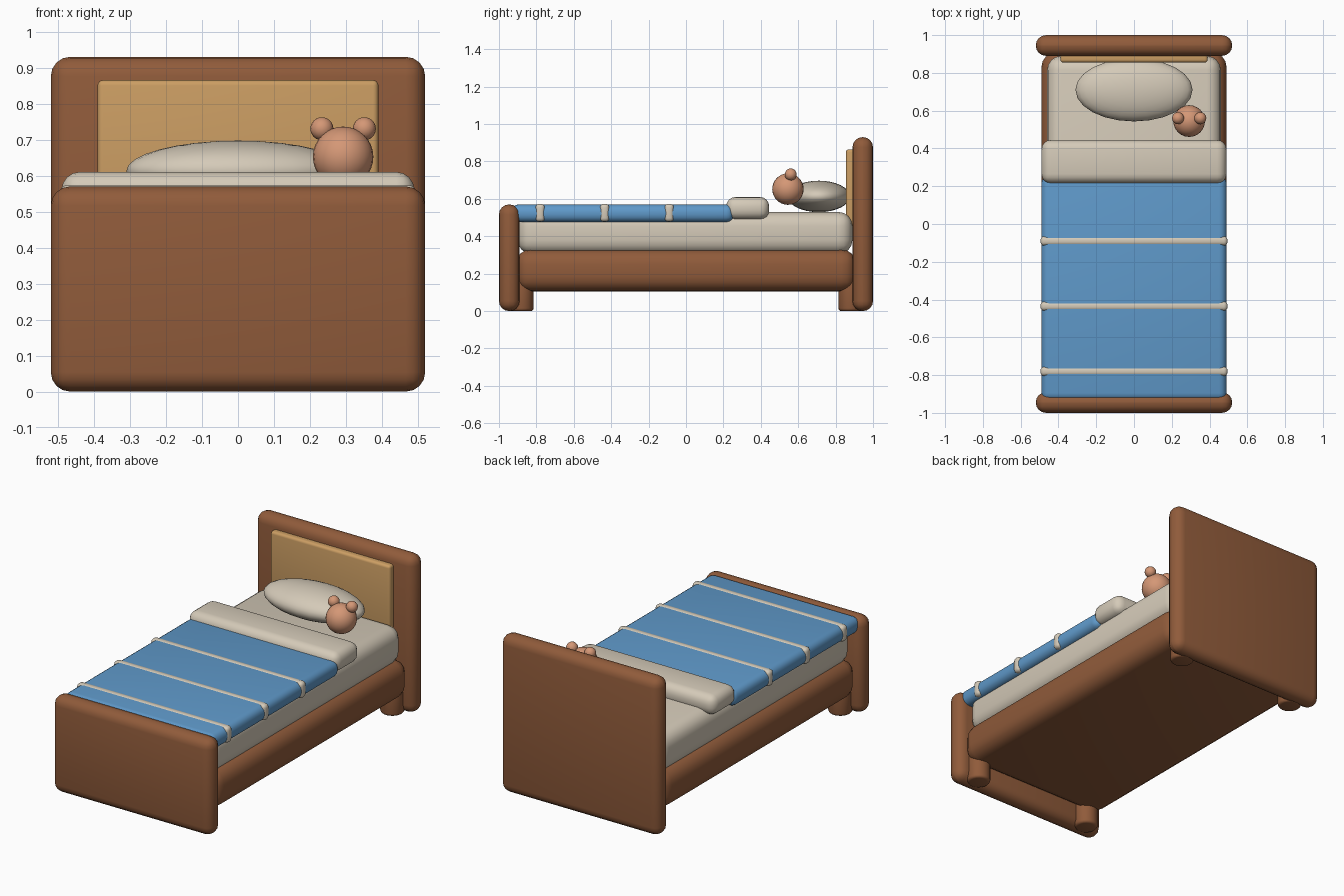
import bpy
import math

default_cube = bpy.data.objects.get("Cube")
if default_cube:
    bpy.data.objects.remove(default_cube, do_unlink=True)


def material(name, rgb):
    mat = bpy.data.materials.new(name)
    mat.use_nodes = True
    color = (*rgb, 1)
    mat.diffuse_color = color
    bsdf = mat.node_tree.nodes["Principled BSDF"]
    bsdf.inputs["Base Color"].default_value = color
    bsdf.inputs["Roughness"].default_value = 0.8
    return mat


wood = material("brown wood", (0.28, 0.105, 0.043))
light_wood = material("light wood", (0.60, 0.34, 0.125))
linen = material("cream linen", (0.66, 0.59, 0.48))
blue = material("blue blanket", (0.115, 0.32, 0.59))
plush = material("plush fur", (0.66, 0.31, 0.18))


def finish(obj, name, mat, angle=50):
    obj.name = obj.data.name = name
    obj.data.materials.append(mat)
    bpy.ops.object.shade_smooth_by_angle(angle=math.radians(angle))
    return obj


def add_bevel(obj, radius, segments=4):
    mod = obj.modifiers.new("rounded edges", "BEVEL")
    mod.width = radius
    mod.segments = segments
    mod.limit_method = "ANGLE"
    bpy.ops.object.modifier_apply(modifier=mod.name)


def rounded_box(name, mat, half_x, y, z, radius):
    """Box centred on x, spanning the given y and z ranges."""
    bpy.ops.mesh.primitive_cube_add(size=1, location=(0, sum(y) / 2, sum(z) / 2))
    obj = bpy.context.object
    obj.scale = (half_x * 2, y[1] - y[0], z[1] - z[0])
    bpy.ops.object.transform_apply(location=False, rotation=False, scale=True)
    add_bevel(obj, radius)
    return finish(obj, name, mat)


def ball(name, mat, location, radii, segments=24, rings=16):
    bpy.ops.mesh.primitive_uv_sphere_add(segments=segments, ring_count=rings, radius=1, location=location)
    obj = bpy.context.object
    obj.scale = radii
    bpy.ops.object.transform_apply(location=False, rotation=False, scale=True)
    return finish(obj, name, mat)


# Wooden bed: end boards, inset panel and frame
rounded_box("headboard", wood, 0.52, (0.89, 1.0), (0, 0.93), 0.054)
rounded_box("footboard", wood, 0.52, (-1.0, -0.89), (0, 0.57), 0.054)
rounded_box("headboard_panel", light_wood, 0.39, (0.855, 0.905), (0.45, 0.865), 0.015)
rounded_box("bed_frame", wood, 0.49, (-0.91, 0.91), (0.105, 0.33), 0.08)

# Round legs tucked inside the end boards
for side, x in (("left", 0.39), ("right", -0.39)):
    for end, y in (("front", -0.88), ("back", 0.88)):
        bpy.ops.mesh.primitive_cylinder_add(vertices=20, radius=0.065, depth=0.2, location=(x, y, 0.1))
        leg = bpy.context.object
        add_bevel(leg, 0.015, 3)
        finish(leg, f"{end}_{side}_leg", wood)

# Bedding
rounded_box("mattress", linen, 0.46, (-0.9, 0.89), (0.305, 0.53), 0.075)
rounded_box("blanket", blue, 0.49, (-0.935, 0.255), (0.475, 0.57), 0.04)
rounded_box("folded_sheet", linen, 0.49, (0.215, 0.445), (0.49, 0.61), 0.05)
for i, y in enumerate((-0.78, -0.435, -0.09)):
    rounded_box(f"blanket_stripe_{i + 1}", linen, 0.495, (y - 0.025, y + 0.025), (0.478, 0.573), 0.02)
ball("pillow", linen, (0, 0.71, 0.613), (0.31, 0.167, 0.084))

# Toy head with ears
ball("toy_head", plush, (0.292, 0.545, 0.652), (0.084,) * 3)
for side, x in (("left", 0.351), ("right", 0.233)):
    ball(f"toy_{side}_ear", plush, (x, 0.56, 0.73), (0.032,) * 3, 16, 12)
